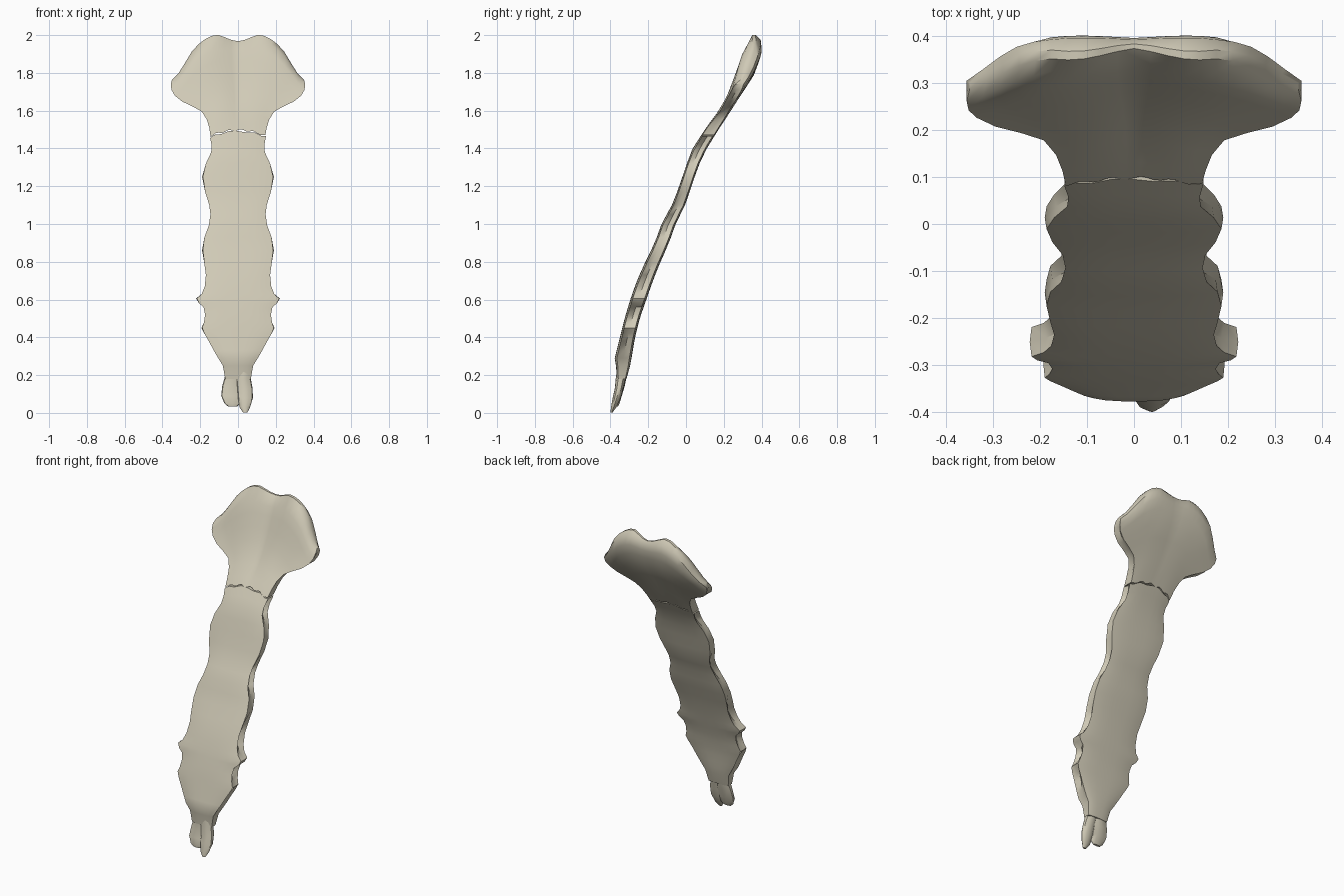
import bpy, bmesh, math

if "Cube" in bpy.data.objects:
    bpy.data.objects.remove(bpy.data.objects["Cube"])

bone = bpy.data.materials.new("bone beige")
bone.diffuse_color = (0.63, 0.59, 0.47, 1)
bone.use_nodes = True
bone.node_tree.nodes["Principled BSDF"].inputs["Base Color"].default_value = bone.diffuse_color


def lerp(table, t, k=1):
    """Interpolate column k of a table sorted by its first column."""
    if t <= table[0][0]:
        return table[0][k]
    for a, b in zip(table, table[1:]):
        if t <= b[0]:
            return a[k] + (b[k] - a[k]) * (t - a[0]) / (b[0] - a[0])
    return table[-1][k]


def plate(name, rows, insets):
    """Closed plate from rows of (x, z, front y, back y); insets hollow the side edges."""
    bm = bmesh.new()
    rings = []
    for row, inset in zip(rows, insets):
        left, right = row[0], row[-1]
        pts = [(x, f, z) for x, z, f, b in row]
        pts.append((right[0] - inset, (right[2] + right[3]) / 2, right[1]))
        pts += [(x, b, z) for x, z, f, b in reversed(row)]
        pts.append((left[0] + inset, (left[2] + left[3]) / 2, left[1]))
        rings.append([bm.verts.new(p) for p in pts])
    n = len(rings[0])
    for a, b in zip(rings, rings[1:]):
        for i in range(n):
            j = (i + 1) % n
            bm.faces.new((a[i], a[j], b[j], b[i]))
    # end strips
    c = len(rows[0])
    for r in (rings[0], rings[-1]):
        for i in range(c - 1):
            bm.faces.new((r[i], r[i + 1], r[2 * c - 1 - i], r[2 * c - i]))
        bm.faces.new((r[c - 1], r[c], r[c + 1]))
        bm.faces.new((r[2 * c], r[2 * c + 1], r[0]))
    bmesh.ops.recalc_face_normals(bm, faces=bm.faces[:])
    me = bpy.data.meshes.new(name)
    bm.to_mesh(me)
    bm.free()
    me.materials.append(bone)
    ob = bpy.data.objects.new(name, me)
    bpy.context.collection.objects.link(ob)
    bpy.context.view_layer.objects.active = ob
    ob.select_set(True)
    bpy.ops.object.shade_smooth_by_angle(angle=math.radians(40))
    ob.select_set(False)
    return ob


# leaning side profile: z, front y, back y
DEPTH = [(0.18, -.365, -.315), (0.23, -.365, -.30), (0.28, -.38, -.29), (0.4, -.35, -.27),
         (0.5, -.325, -.245), (0.6, -.295, -.21), (0.7, -.26, -.175), (0.8, -.215, -.135),
         (0.9, -.165, -.09), (1.0, -.13, -.055), (1.1, -.075, -.005), (1.2, -.035, .03),
         (1.3, -.003, .062), (1.4, .035, .11), (1.5, .10, .172), (1.6, .182, .237),
         (1.7, .245, .30), (1.8, .29, .36), (1.9, .33, .392), (1.97, .36, .398), (2.0, .355, .39)]

# scalloped main body: z, half width, edge hollow
BODY = [(.18, .068, 0), (.25, .080, 0), (.29, .105, .01), (.33, .128, .012), (.38, .155, .03),
        (.42, .178, .02), (.45, .190, -.003), (.48, .180, .01), (.52, .174, .03),
        (.56, .182, .015), (.58, .206, 0), (.605, .218, -.004), (.63, .192, .006),
        (.67, .176, .02), (.73, .170, .028), (.79, .178, .012), (.86, .186, -.004),
        (.93, .178, .004), (.99, .155, .02), (1.05, .146, .026), (1.10, .152, .015),
        (1.17, .174, 0), (1.25, .186, -.004), (1.32, .170, .004), (1.38, .142, .02),
        (1.42, .140, .028), (1.46, .148, .01)]
U = [-1, -.85, -.6, -.3, 0, .3, .6, .85, 1]
rows = []
for z, w, h in BODY:
    row = []
    for u in U:
        bow = .032 * (1 - u * u) * max(0, (z - 1.3) / .16) + (.005 * math.sin(u * 14) if z > 1.45 else 0)
        f, b = lerp(DEPTH, z + bow), lerp(DEPTH, z + bow, 2)
        r = .13 * (b - f) * abs(u) ** 3
        row.append((u * w, z + bow, f + r, b - r))
    rows.append(row)
plate("main_body", rows, [h for _, _, h in BODY])

# flared upper plate: side half width, side z, centre z, thickness factor
FLARE = [(.145, 1.466, 1.497, 1), (.152, 1.51, 1.54, 1), (.166, 1.555, 1.60, 1),
         (.192, 1.595, 1.66, 1), (.24, 1.622, 1.72, 1.05), (.295, 1.648, 1.79, 1.1),
         (.335, 1.68, 1.86, 1.1), (.352, 1.71, 1.91, 1.1), (.356, 1.74, 1.95, .85),
         (.35, 1.762, 1.968, .25)]
CREST = [(0, 1.966), (.04, 1.973), (.1, 2.0), (.15, 1.992), (.2, 1.96), (.25, 1.905),
         (.29, 1.835), (.32, 1.79), (.35, 1.762)]
N = 20
rows = []
for k, (w, zs, zm, thick) in enumerate(FLARE):
    v = k / (len(FLARE) - 1)
    row = []
    for i in range(N + 1):
        u = 2 * i / N - 1
        a = abs(u)
        crest = (lerp(CREST, a * .35) - 1.762) / .204
        s = (1 - u * u) * (1 - v ** 2) + crest * v ** 2
        z = zs + (zm - zs) * s + (.005 * math.sin(u * 14) if k == 0 else 0)
        f, b = lerp(DEPTH, z), lerp(DEPTH, z, 2)
        lobe = v * math.sin(math.pi * min(1, a * 1.05)) if a < .95 else 0
        f -= .03 * lobe + .012 * v * a
        b -= .012 * v * a * a - .006 * lobe
        mid, half = (f + b) / 2, (b - f) / 2 * thick * (1 - .15 * a ** 4)
        row.append((u * w, z, mid - half, mid + half))
    rows.append(row)
plate("upper_flare", rows, [0, 0, .01, .01, .01, .02, .025, .015, 0, 0])

# thin forked tip: z, left x, right x, front y, back y
PRONGS = {
    "left_tip_lobe": [(.035, -.05, -.008, -.375, -.360), (.05, -.068, .008, -.377, -.352),
                      (.09, -.085, .012, -.370, -.340), (.14, -.080, .012, -.360, -.325),
                      (.19, -.066, .02, -.360, -.315), (.24, -.066, .02, -.36, -.305)],
    "right_tip_prong": [(.003, .030, .046, -.400, -.388), (.03, .012, .060, -.397, -.368),
                        (.08, .004, .075, -.388, -.345), (.13, 0, .073, -.377, -.332),
                        (.18, -.005, .064, -.372, -.320), (.24, -.01, .068, -.365, -.305)]}
for name, table in PRONGS.items():
    rows = []
    for z, l, r, f, b in table:
        row = []
        for u in (-1, -.5, 0, .5, 1):
            e = .25 * (b - f) * u * u
            row.append(((l + r) / 2 + u * (r - l) / 2, z, f + e, b - e))
        rows.append(row)
    plate(name, rows, [-.004] * len(rows))
